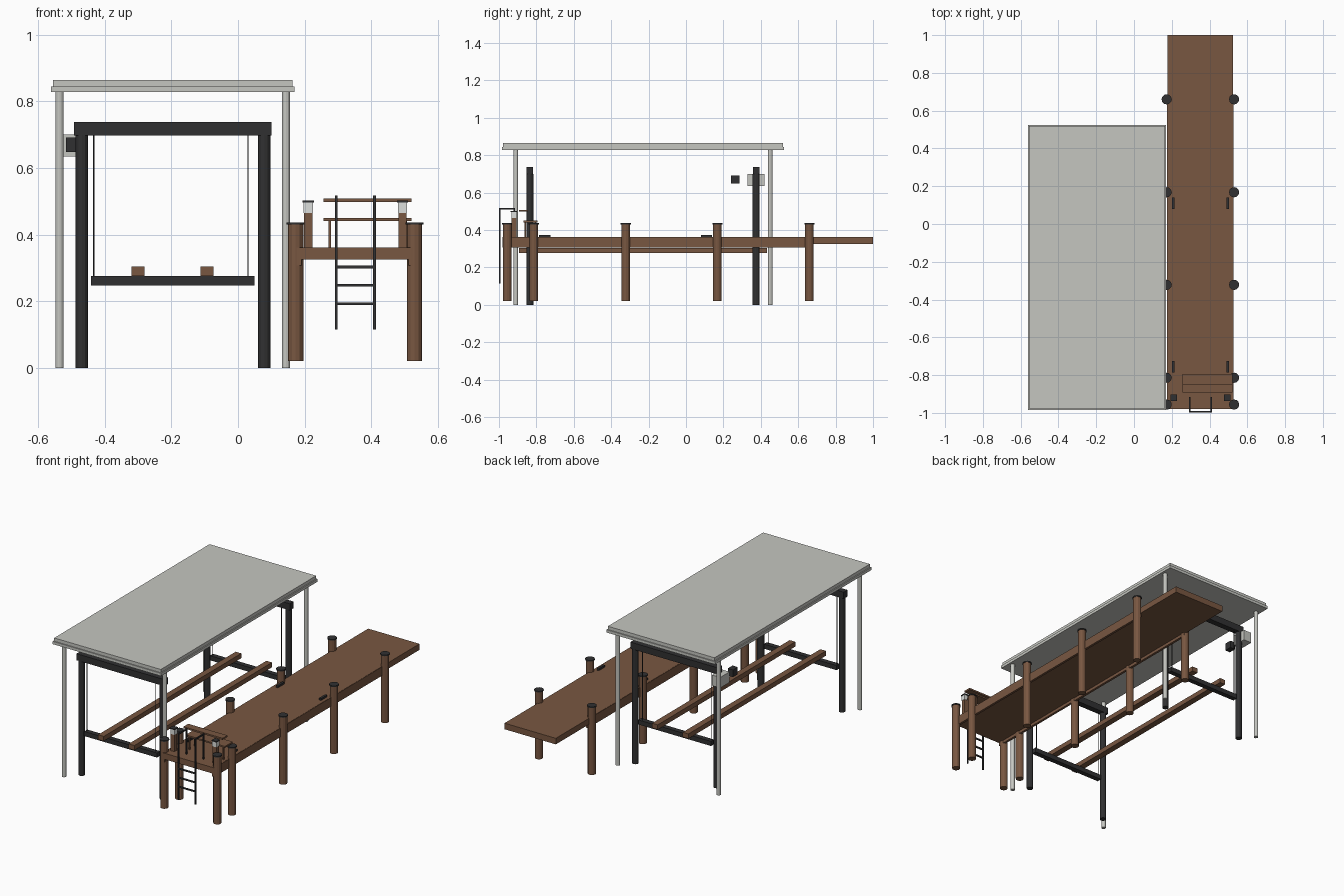
import bpy, math


def material(name, r, g, b):
    m = bpy.data.materials.new(name)
    m.diffuse_color = (r, g, b, 1)
    return m


WOOD = material("brown wood", 0.19, 0.095, 0.053)
DARK = material("dark metal", 0.03, 0.03, 0.031)
GREY = material("pale grey", 0.56, 0.565, 0.53)
LAMP = material("lamp white", 0.72, 0.74, 0.72)


def box(name, x, y, z, mat):
    """Box from (min, max) pairs."""
    bpy.ops.mesh.primitive_cube_add(size=1, location=[sum(p) / 2 for p in (x, y, z)])
    o = bpy.context.object
    o.name = name
    o.scale = [p[1] - p[0] for p in (x, y, z)]
    bpy.ops.object.transform_apply(location=False, rotation=False, scale=True)
    o.data.materials.append(mat)
    return o


def block(name, cx, cy, w, d, z, mat):
    return box(name, (cx - w / 2, cx + w / 2), (cy - d / 2, cy + d / 2), z, mat)


def post(name, x, y, r, z, mat, sides=12):
    bpy.ops.mesh.primitive_cylinder_add(vertices=sides, radius=r, depth=z[1] - z[0],
                                        location=(x, y, (z[0] + z[1]) / 2))
    o = bpy.context.object
    o.name = name
    o.data.materials.append(mat)
    return o


# Canopy roof and its four posts
box("canopy_rim", (-0.561, 0.17), (-0.984, 0.524), (0.828, 0.845), GREY)
box("canopy_top", (-0.555, 0.164), (-0.978, 0.518), (0.845, 0.865), GREY)
for x in (-0.536, 0.144):
    for y in (-0.91, 0.45):
        post("canopy_post", x, y, 0.0125, (0, 0.83), GREY)

# Lift frames: posts, top beam, cables and cradle bar
for y in (-0.835, 0.375):
    for x in (-0.469, 0.079):
        post("lift_post", x, y, 0.0185, (0, 0.70), DARK)
    box("lift_beam", (-0.492, 0.10), (y - 0.018, y + 0.018), (0.698, 0.738), DARK)
    for x in (-0.433, 0.03):
        post("lift_cable", x, y, 0.0025, (0.27, 0.70), DARK, 6)
    box("cradle_bar", (-0.442, 0.049), (y - 0.015, y + 0.015), (0.248, 0.276), DARK)

# Bunk rails
for x in (-0.30, -0.093):
    box("bunk_rail", (x - 0.019, x + 0.019), (-0.893, 0.433), (0.276, 0.305), WOOD)

# Lift motor
box("motor_box", (-0.525, -0.47), (0.33, 0.42), (0.635, 0.70), GREY)
box("motor", (-0.517, -0.482), (0.24, 0.286), (0.648, 0.692), DARK)

# Dock deck and side stringers
box("dock_deck", (0.178, 0.524), (-0.98, 1.0), (0.325, 0.362), WOOD)
for x in (0.176, 0.512):
    box("dock_stringer", (x, x + 0.014), (-0.98, 0.675), (0.307, 0.361), WOOD)

# Dock pilings with caps
for x in (0.173, 0.53):
    for y in (-0.956, -0.814, -0.322, 0.168, 0.66):
        post("piling", x, y, 0.023, (0.02, 0.43), WOOD)
        post("piling_cap", x, y, 0.027, (0.43, 0.437), DARK)

# Mooring cleats and corner lamp posts
for x in (0.207, 0.497):
    for y in (-0.755, 0.11):
        block("cleat", x, y, 0.014, 0.06, (0.362, 0.374), DARK)
    k = 0.211 if x < 0.3 else 0.494
    block("lamp_post", k, -0.92, 0.025, 0.025, (0.362, 0.465), WOOD)
    block("lamp", k, -0.92, 0.028, 0.028, (0.465, 0.496), LAMP)
    block("lamp_cap", k, -0.92, 0.034, 0.034, (0.496, 0.502), DARK)

# Small table with raised shelf
box("table_top", (0.257, 0.521), (-0.87, -0.795), (0.441, 0.450), WOOD)
box("table_shelf", (0.257, 0.521), (-0.892, -0.846), (0.498, 0.508), WOOD)
for x in (0.275, 0.503):
    for y in (-0.86, -0.805):
        block("table_leg", x, y, 0.008, 0.008, (0.362, 0.441), WOOD)

# Ladder: hooked side rails and rungs
for x in (0.295, 0.41):
    block("ladder_rail", x, -0.995, 0.008, 0.008, (0.115, 0.517), DARK)
    box("ladder_hook", (x - 0.004, x + 0.004), (-0.999, -0.915), (0.509, 0.517), DARK)
    block("ladder_hook_leg", x, -0.919, 0.008, 0.008, (0.362, 0.517), DARK)
for z in (0.193, 0.248, 0.303):
    box("ladder_rung", (0.295, 0.41), (-0.999, -0.991), (z - 0.004, z + 0.004), DARK)
